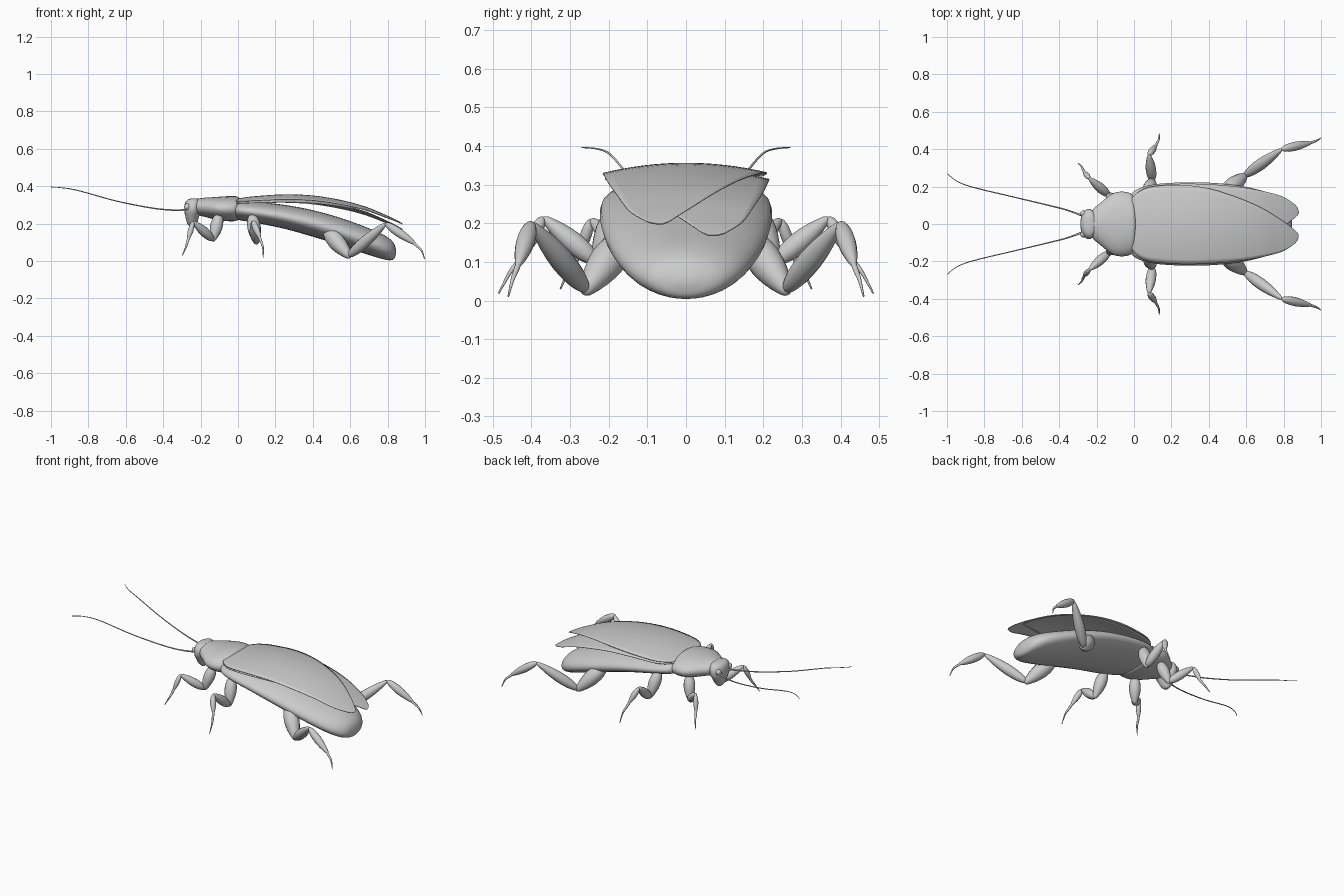
import bpy, bmesh, math
from mathutils import Vector

if "Cube" in bpy.data.objects:
    bpy.data.objects.remove(bpy.data.objects["Cube"])


def catmull(rows, k):
    """Resample rows of numbers smoothly, k steps per gap."""
    P = [Vector(r) for r in rows]
    out = []
    for i in range(len(P) - 1):
        a, b, c, d = P[max(i - 1, 0)], P[i], P[i + 1], P[min(i + 2, len(P) - 1)]
        for j in range(k):
            t = j / k
            out.append(0.5 * (2 * b + (c - a) * t + (2 * a - 5 * b + 4 * c - d) * t * t
                              + (3 * b - a - 3 * c + d) * t ** 3))
    return out + [P[-1]]


def make(name, bm, angle=60):
    bmesh.ops.recalc_face_normals(bm, faces=bm.faces)
    me = bpy.data.meshes.new(name)
    bm.to_mesh(me)
    bm.free()
    ob = bpy.data.objects.new(name, me)
    bpy.context.collection.objects.link(ob)
    bpy.ops.object.select_all(action='DESELECT')
    ob.select_set(True)
    bpy.context.view_layer.objects.active = ob
    bpy.ops.object.shade_smooth_by_angle(angle=math.radians(angle))
    return ob


def skin(name, rings):
    """Join closed rings of points and cap both ends."""
    bm = bmesh.new()
    vr = [[bm.verts.new(p) for p in r] for r in rings]
    n = len(vr[0])
    for a, b in zip(vr, vr[1:]):
        for i in range(n):
            bm.faces.new((a[i], a[(i + 1) % n], b[(i + 1) % n], b[i]))
    bm.faces.new(vr[0])
    bm.faces.new(vr[-1])
    return make(name, bm)


def loft(name, rows, n=32, k=4):
    """Rows: x, half width, top z, bottom z, height of the widest line (0..1)."""
    rings = []
    for x, w, top, bot, m in catmull(rows, k):
        zc = bot + (top - bot) * m
        ring = []
        for i in range(n):
            a = 2 * math.pi * i / n
            s = math.sin(a)
            ring.append((x, w * math.cos(a), zc + s * ((top - zc) if s > 0 else (zc - bot))))
        rings.append(ring)
    return skin(name, rings)


def segment(name, pts, radii, n=14, k=5):
    """Round tapered limb along a smooth path."""
    path = catmull([(*p, r) for p, r in zip(pts, radii)], k)
    rings = []
    for i, p in enumerate(path):
        d = (path[min(i + 1, len(path) - 1)].to_3d() - path[max(i - 1, 0)].to_3d()).normalized()
        u = d.cross(Vector((0.3, 1, 0.1))).normalized()
        v = d.cross(u)
        r = max(p[3], 0.0005)
        rings.append([p.to_3d() + r * (u * math.cos(2 * math.pi * j / n) + v * math.sin(2 * math.pi * j / n))
                      for j in range(n)])
    return skin(name, rings)


def spindle(name, p, q, r):
    p, q = Vector(p), Vector(q)
    prof = [(0, .25), (.05, .55), (.2, .88), (.45, 1), (.7, .8), (.9, .48), (.97, .3), (1, .1)]
    return segment(name, [p.lerp(q, t) for t, _ in prof], [r * f for _, f in prof], k=2)


# Abdomen, drooping to the rear
loft("abdomen", [(-.04, .10, .31, .235, .5), (0, .175, .322, .22, .5), (.1, .21, .317, .203, .5),
                 (.25, .222, .30, .172, .5), (.4, .221, .272, .13, .5), (.55, .207, .23, .083, .5),
                 (.67, .182, .187, .042, .5), (.76, .15, .15, .014, .5), (.81, .113, .12, .004, .5),
                 (.835, .072, .092, .012, .5), (.845, .02, .06, .04, .5)])

# Neck shield
loft("neck_shield", [(-.222, .07, .325, .26, .5), (-.215, .084, .333, .246, .5), (-.185, .108, .338, .238, .5),
                     (-.12, .16, .342, .222, .5), (-.07, .173, .346, .214, .5), (-.02, .165, .347, .213, .5),
                     (0, .14, .343, .222, .5), (.012, .09, .33, .25, .5)])

# Head tapering down to the mouth
rings = []
for z, xc, rx, ry in catmull([(.335, -.235, .012, .025), (.328, -.237, .034, .058), (.305, -.24, .045, .078),
                              (.27, -.242, .045, .08), (.235, -.245, .036, .062), (.2, -.245, .026, .04),
                              (.178, -.243, .01, .016)], 3):
    rings.append([(xc + rx * math.cos(2 * math.pi * i / 24), ry * math.sin(2 * math.pi * i / 24), z)
                  for i in range(24)])
skin("head", rings)


# Two overlapping leaf-shaped wing covers; the -y one lies on top
def wing(name, side, drop0, drop1):
    rows = catmull([(-.01, -.14, .14, .33), (.03, -.178, .175, .338), (.1, -.203, .2, .346), (.25, -.215, .209, .355),
                    (.4, -.212, .19, .349), (.55, -.2, .143, .325), (.68, -.178, .087, .29),
                    (.79, -.148, .02, .245), (.85, -.112, -.025, .217), (.872, -.09, -.045, .205),
                    (.88, -.066, -.06, .2)], 4)
    bm = bmesh.new()
    grid = []
    for x, y0, y1, z in rows:
        line = []
        for j in range(17):
            y = y0 + (y1 - y0) * j / 16
            drop = drop0 + (drop1 - drop0) * max(x, 0) / .88
            line.append(bm.verts.new((x, side * y, z - drop - .025 * (y / .21) ** 2)))
        grid.append(line)
    for a, b in zip(grid, grid[1:]):
        for j in range(16):
            bm.faces.new((a[j], a[j + 1], b[j + 1], b[j]))
    ob = make(name, bm)
    mod = ob.modifiers.new("thickness", 'SOLIDIFY')
    mod.thickness = .003
    mod.offset = 0


wing("upper_wing", 1, 0, 0)
wing("lower_wing", -1, .01, .03)

# Joints per leg: hip, first bend, knee, ankle, toe; then three radii
legs = {
    "front": [(-.10, .11, .25), (-.135, .155, .105), (-.24, .245, .21), (-.268, .28, .11), (-.298, .325, .03),
              .034, .026, .015],
    "middle": [(.075, .17, .25), (.10, .235, .09), (.08, .37, .215), (.118, .42, .12), (.135, .485, .018),
               .036, .028, .018],
    "hind": [(.47, .155, .17), (.60, .265, .018), (.79, .40, .2), (.95, .435, .09), (.998, .46, .01),
             .046, .031, .024],
}
for s, side in ((1, "right"), (-1, "left")):
    for leg, (a, b, c, d, e, r1, r2, r3) in legs.items():
        a, b, c, d, e = [Vector((p[0], p[1] * s, p[2])) for p in (a, b, c, d, e)]
        tag = f"{leg}_{side}"
        spindle(f"upper_leg_{tag}", a, b, r1)
        spindle(f"thigh_{tag}", b + (a - b) * .06, c, r2)
        spindle(f"shin_{tag}", c, d, r3)
        mid = d.lerp(e, .55) + Vector((.006, 0, .008))
        segment(f"foot_{tag}", [d + (c - d) * .12, d.lerp(mid, .4), mid, e], [.008, .007, .005, .002], n=10)

    # Eyes
    bm = bmesh.new()
    bmesh.ops.create_uvsphere(bm, u_segments=20, v_segments=12, radius=.018)
    bmesh.ops.translate(bm, verts=bm.verts, vec=(-.27, s * .055, .29))
    make(f"eye_{side}", bm)

    # Long swept feelers
    pts = [(-.27, .042, .272), (-.36, .075, .273), (-.47, .103, .285), (-.655, .147, .322), (-.855, .195, .377),
           (-.945, .228, .392), (-1, .27, .396)]
    segment(f"feeler_{side}", [(x, y * s, z) for x, y, z in pts],
            [.006, .004, .0035, .003, .0027, .0022, .0015], n=8)
